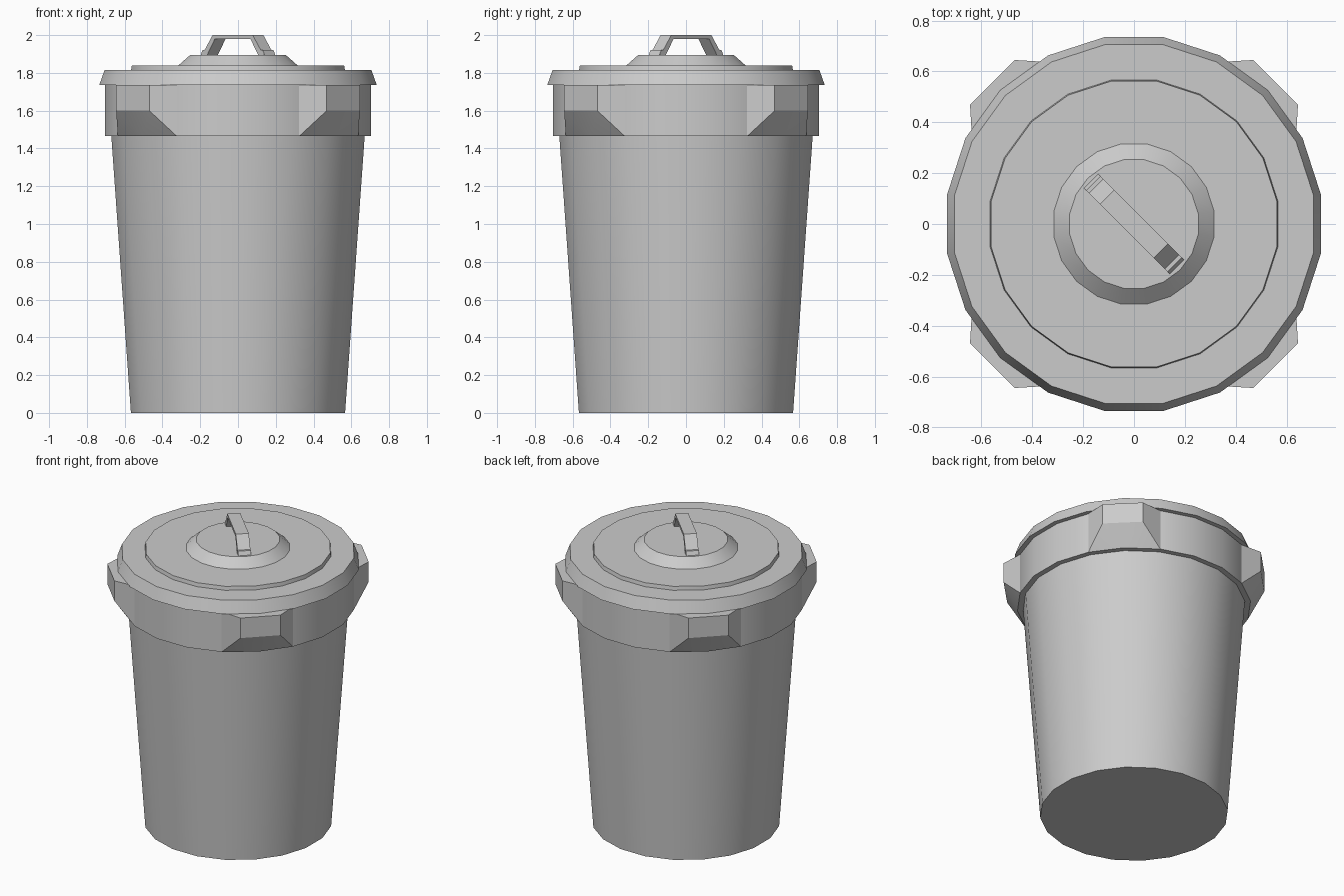
import bpy, bmesh, math
from mathutils import Vector, Matrix

if "Cube" in bpy.data.objects:
    bpy.data.objects.remove(bpy.data.objects["Cube"])

SIDES = 20
COLLAR_R, COLLAR_Z0, COLLAR_Z1 = 0.714, 1.465, 1.735


def finish(name, bm):
    bmesh.ops.recalc_face_normals(bm, faces=bm.faces)
    mesh = bpy.data.meshes.new(name)
    bm.to_mesh(mesh)
    bm.free()
    obj = bpy.data.objects.new(name, mesh)
    bpy.context.collection.objects.link(obj)
    bpy.ops.object.select_all(action='DESELECT')
    obj.select_set(True)
    bpy.context.view_layer.objects.active = obj
    bpy.ops.object.shade_smooth_by_angle(angle=math.radians(25))
    return obj


def polar(r, deg, z):
    a = math.radians(deg)
    return Vector((r * math.cos(a), r * math.sin(a), z))


def lathe(name, profile):
    """Stack of 20-sided rings, capped at both ends."""
    bm = bmesh.new()
    rings = [[bm.verts.new(polar(r, 9 + i * 360 / SIDES, z)) for i in range(SIDES)]
             for r, z in profile]
    for a, b in zip(rings, rings[1:]):
        for i in range(SIDES):
            j = (i + 1) % SIDES
            bm.faces.new((a[i], a[j], b[j], b[i]))
    bm.faces.new(rings[0])
    bm.faces.new(rings[-1])
    return finish(name, bm)


# Tapered bin with a wide collar
lathe("bin_body", [(0.574, 0), (0.679, COLLAR_Z0), (COLLAR_R, COLLAR_Z0),
                   (COLLAR_R, COLLAR_Z1)])

# Stepped lid with raised centre
lathe("lid", [(0.744, COLLAR_Z1), (0.715, 1.815), (0.573, 1.815), (0.569, 1.84),
              (0.319, 1.84), (0.256, 1.895)])

# Four carrying lugs on the diagonals of the collar
for n in range(4):
    bm = bmesh.new()
    pts = [polar(COLLAR_R, d, z) for d in (-18, 0, 18) for z in (COLLAR_Z0, COLLAR_Z1)]
    pts += [Vector((0.788, s * 0.124, z)) for s in (-1, 1) for z in (1.6, COLLAR_Z1)]
    turn = Matrix.Rotation(math.radians(45 + 90 * n), 3, 'Z')
    for p in pts:
        bm.verts.new(turn @ p)
    bmesh.ops.convex_hull(bm, input=bm.verts)
    bmesh.ops.dissolve_limit(bm, angle_limit=0.01, verts=bm.verts, edges=bm.edges)
    finish(f"lug_{n + 1}", bm)

# Bridge-shaped lid handle: half profile mirrored, then extruded across its width
half = [(0.133, 1.98), (0.192, 1.893), (0.240, 1.893), (0.226, 1.92),
        (0.211, 1.92), (0.150, 2.0)]
outline = half + [(-u, z) for u, z in reversed(half)]
bm = bmesh.new()
face = bm.faces.new([bm.verts.new((u, -0.04, z)) for u, z in outline])
ext = bmesh.ops.extrude_face_region(bm, geom=[face])
bmesh.ops.translate(bm, vec=(0, 0.08, 0),
                    verts=[g for g in ext["geom"] if isinstance(g, bmesh.types.BMVert)])
bmesh.ops.rotate(bm, verts=bm.verts, cent=(0, 0, 0),
                 matrix=Matrix.Rotation(math.radians(-45), 3, 'Z'))
finish("lid_handle", bm)
